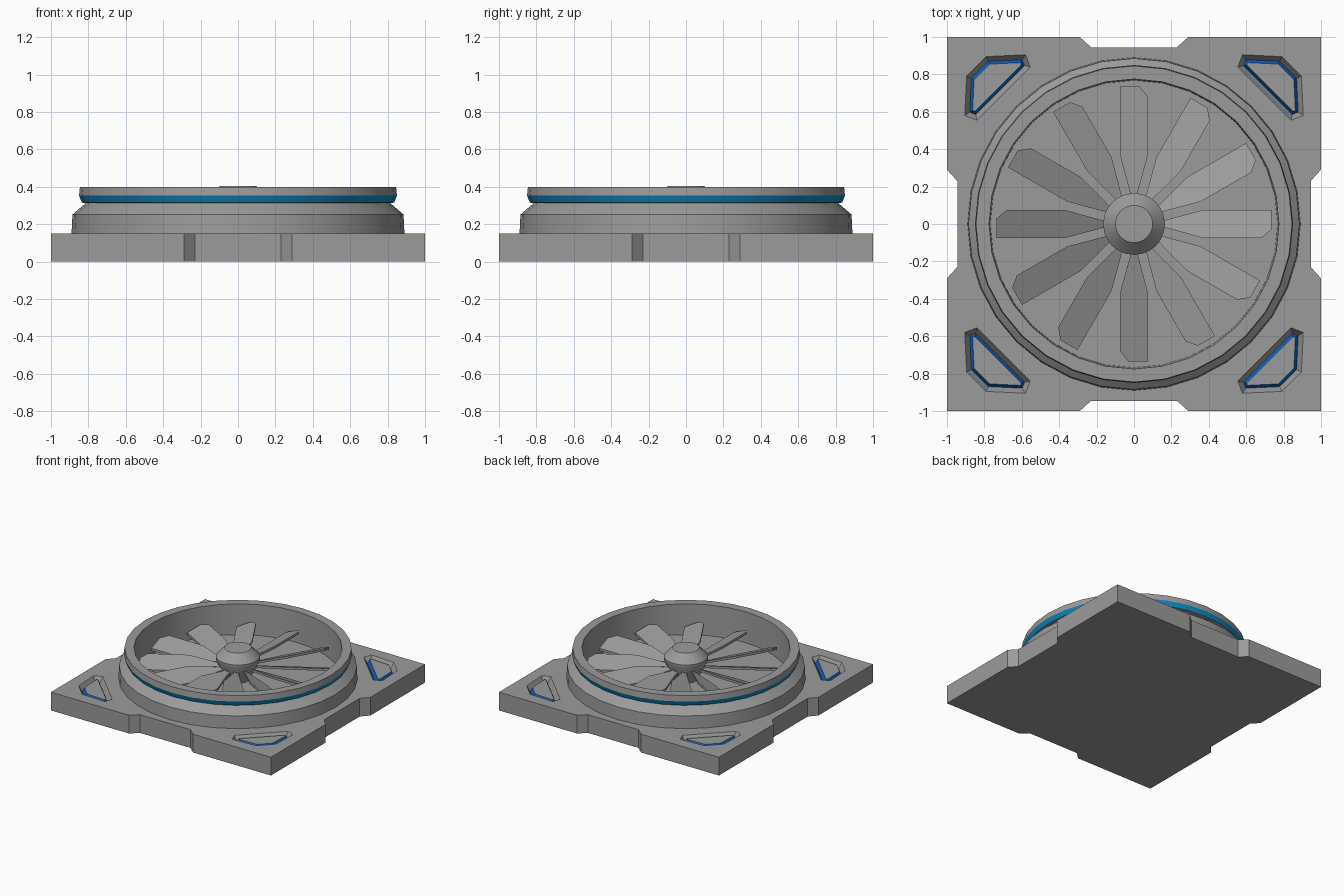
import bpy, bmesh, math
from mathutils import Matrix

if "Cube" in bpy.data.objects:
    bpy.data.objects.remove(bpy.data.objects["Cube"])


def material(name, color):
    m = bpy.data.materials.new(name)
    m.diffuse_color = (*color, 1)
    m.use_nodes = True
    m.node_tree.nodes["Principled BSDF"].inputs["Base Color"].default_value = m.diffuse_color
    return m


GREY = material("grey metal", (0.33, 0.33, 0.335))
RING_BLUE = material("ring blue", (0.005, 0.25, 0.55))
DEEP_BLUE = material("deep blue", (0.005, 0.14, 0.6))


def finish(bm, name, mats, smooth=False):
    me = bpy.data.meshes.new(name)
    bm.to_mesh(me)
    bm.free()
    for m in mats:
        me.materials.append(m)
    ob = bpy.data.objects.new(name, me)
    bpy.context.collection.objects.link(ob)
    if smooth:
        bpy.context.view_layer.objects.active = ob
        ob.select_set(True)
        bpy.ops.object.shade_smooth_by_angle(angle=math.radians(25))
        ob.select_set(False)
    return ob


def rotated(points, k):
    """Turn 2D points by k quarter turns."""
    for _ in range(k):
        points = [(-y, x) for x, y in points]
    return points


def loop(bm, points, z):
    vs = [bm.verts.new((x, y, z)) for x, y in points]
    es = [bm.edges.new((vs[i], vs[(i + 1) % len(vs)])) for i in range(len(vs))]
    return vs, es


def lathe(profile, segments, name, mats, rule=None):
    """Revolve an (r, z) profile about z."""
    bm = bmesh.new()
    rings = []
    for r, z in profile:
        if r == 0:
            rings.append([bm.verts.new((0, 0, z))] * segments)
        else:
            rings.append([bm.verts.new((r * math.cos(2 * math.pi * i / segments),
                                        r * math.sin(2 * math.pi * i / segments), z))
                          for i in range(segments)])
    for a, b in zip(rings, rings[1:]):
        for i in range(segments):
            j = (i + 1) % segments
            f = bm.faces.new(list(dict.fromkeys((a[i], a[j], b[j], b[i]))))
            if rule:
                f.material_index = rule(f.calc_center_median(), f)
    return finish(bm, name, mats, smooth=True)


# Base plate: square outline with a notch in each side and four corner pockets
H = 0.15
side = [(1, -1), (1, -0.29), (0.945, -0.23), (0.945, 0.23), (1, 0.29)]
pocket = [(0.84, 0.555), (0.905, 0.58), (0.895, 0.79), (0.79, 0.895),
          (0.58, 0.905), (0.555, 0.84)]
outline = [p for k in range(4) for p in rotated(side, k)]
bm = bmesh.new()
top, edges = loop(bm, outline, H)
holes = []
for k in range(4):
    vs, es = loop(bm, rotated(pocket, k), H)
    holes.append(vs)
    edges = edges + es
bmesh.ops.triangle_fill(bm, edges=edges, use_beauty=True, normal=(0, 0, 1))
bottom = [bm.verts.new((x, y, 0)) for x, y in outline]
n = len(outline)
for i in range(n):
    j = (i + 1) % n
    bm.faces.new((bottom[i], bottom[j], top[j], top[i]))
bm.faces.new(bottom[::-1])
# Sloped pocket walls, then a raised island with blue flanks
for vs in holes:
    f = bm.faces.new(vs)
    f.normal_update()
    bmesh.ops.inset_region(bm, faces=[f], thickness=0.026, depth=-0.045,
                           use_even_offset=True, use_boundary=True)
    f.normal_update()
    res = bmesh.ops.inset_region(bm, faces=[f], thickness=0.015, depth=0.035,
                                 use_even_offset=True, use_boundary=True)
    for g in res["faces"]:
        g.material_index = 1
    f.material_index = 0
finish(bm, "base_plate", [GREY, DEEP_BLUE])

# Fan housing with the blue band
lathe([(0.89, 0.15), (0.885, 0.252), (0.815, 0.312), (0.835, 0.316), (0.85, 0.353),
       (0.845, 0.4), (0.775, 0.4), (0.768, 0.15)], 32, "fan_housing", [GREY, RING_BLUE],
      lambda c, f: 1 if 0.316 < c.z < 0.352 and c.length > 0.85 else 0)

# Hub
lathe([(0.09, 0.15), (0.165, 0.31), (0.165, 0.335), (0.1, 0.403), (0, 0.403)],
      24, "fan_hub", [GREY])

# Twelve tilted blades, the clockwise edge raised
blade = [(0.018, 0.09), (0.02, 0.17), (0.075, 0.37), (0.075, 0.68), (0.03, 0.735),
         (-0.075, 0.735), (-0.075, 0.37), (-0.022, 0.17), (-0.02, 0.09)]
bm = bmesh.new()
for k in range(12):
    turn = Matrix.Rotation(k * math.pi / 6, 4, 'Z')
    lo, hi = [[bm.verts.new(turn @ Matrix.Translation((x, y, 0.25 + 0.42 * x + dz)).translation)
               for x, y in blade] for dz in (-0.01, 0.01)]
    bm.faces.new(hi)
    bm.faces.new(lo[::-1])
    for i in range(len(blade)):
        j = (i + 1) % len(blade)
        bm.faces.new((lo[i], lo[j], hi[j], hi[i]))
finish(bm, "fan_blades", [GREY])
